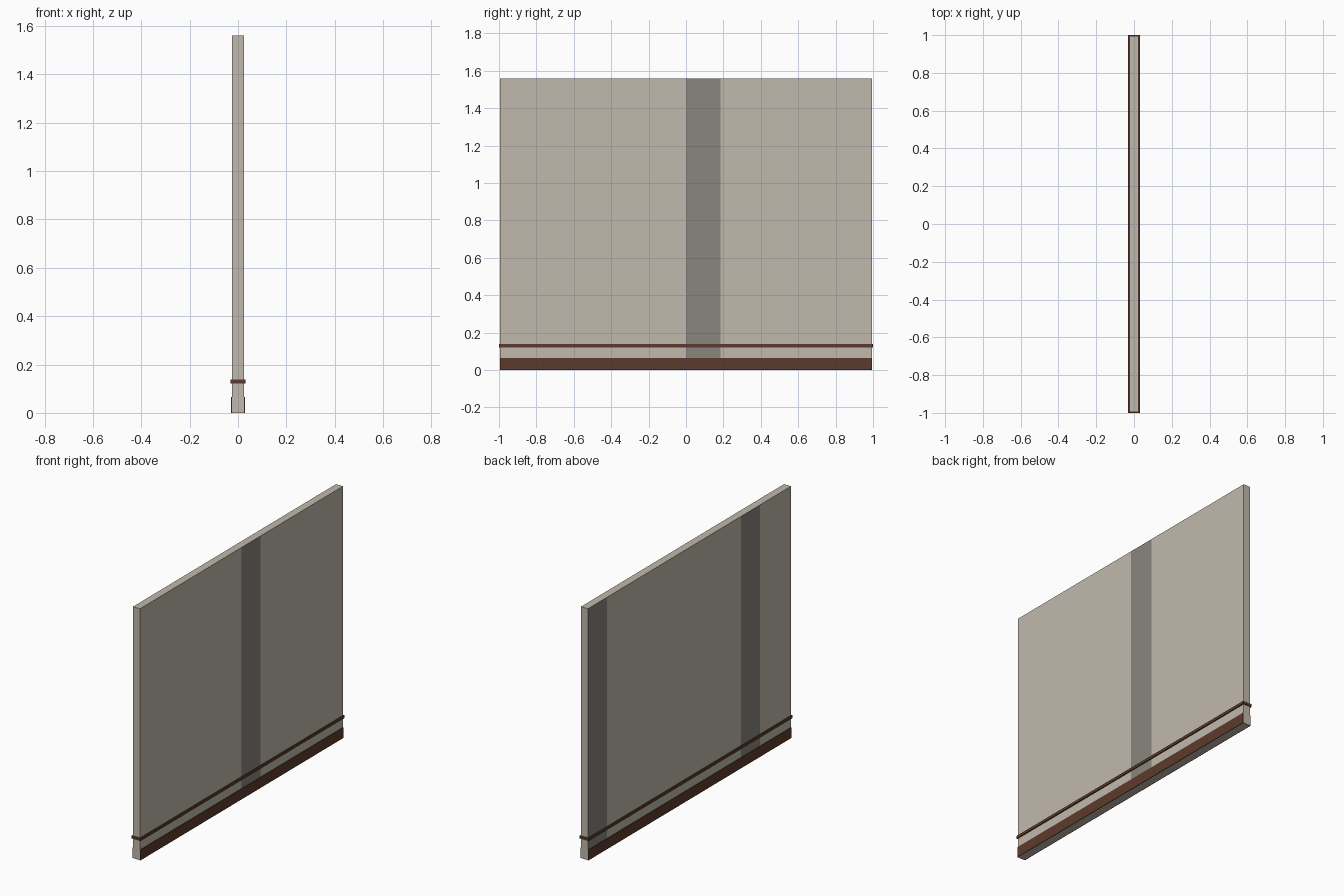
import bpy, bmesh
from mathutils import Vector

if "Cube" in bpy.data.objects:
    bpy.data.objects.remove(bpy.data.objects["Cube"])

def mat(name, col):
    m = bpy.data.materials.new(name)
    m.diffuse_color = (*col, 1)
    m.use_nodes = True
    m.node_tree.nodes["Principled BSDF"].inputs["Base Color"].default_value = m.diffuse_color
    return m

plaster = mat("beige plaster", (0.53, 0.485, 0.413))
grey = mat("grey stain", (0.255, 0.235, 0.208))
wood = mat("brown wood", (0.105, 0.042, 0.025))

def box(name, x0, x1, y0, y1, z0, z1, mats, cuts=(), rule=None):
    bm = bmesh.new()
    bmesh.ops.create_cube(bm, size=1)
    for v in bm.verts:
        v.co = Vector((x1 if v.co.x > 0 else x0,
                       y1 if v.co.y > 0 else y0,
                       z1 if v.co.z > 0 else z0))
    # slice across the length so stripes become separate faces
    for y in cuts:
        bmesh.ops.bisect_plane(bm, geom=bm.verts[:] + bm.edges[:] + bm.faces[:],
                               plane_co=(0, y, 0), plane_no=(0, 1, 0))
    bm.normal_update()
    if rule:
        for f in bm.faces:
            f.material_index = rule(f.normal, f.calc_center_median())
    me = bpy.data.meshes.new(name)
    bm.to_mesh(me)
    bm.free()
    for m in mats:
        me.materials.append(m)
    ob = bpy.data.objects.new(name, me)
    bpy.context.collection.objects.link(ob)
    return ob

L = 0.995            # half length of the wall
T = 0.024            # half thickness of the wall

# wall panel: one grey stripe on the right side, two on the left side
right_stripes = [(0.0, 0.185)]
left_stripes = [(0.81, L), (-0.69, -0.505)]

def stripe(n, c):
    spans = right_stripes if n.x > 0.5 else left_stripes if n.x < -0.5 else []
    return int(any(a < c.y < b for a, b in spans))

box("wall_panel", -T, T, -L, L, 0, 1.56, [plaster, grey],
    cuts=(-0.69, -0.505, 0.0, 0.185, 0.81), rule=stripe)

# skirting boards on both long sides
for side, s in (("right", 1), ("left", -1)):
    a, b = sorted((s * T, s * 0.028))
    box("skirting_board_" + side, a, b, -L, L, 0, 0.065, [wood])

# trim rail that wraps all around the wall
box("trim_rail", -0.031, 0.031, -1, 1, 0.122, 0.139, [wood])
